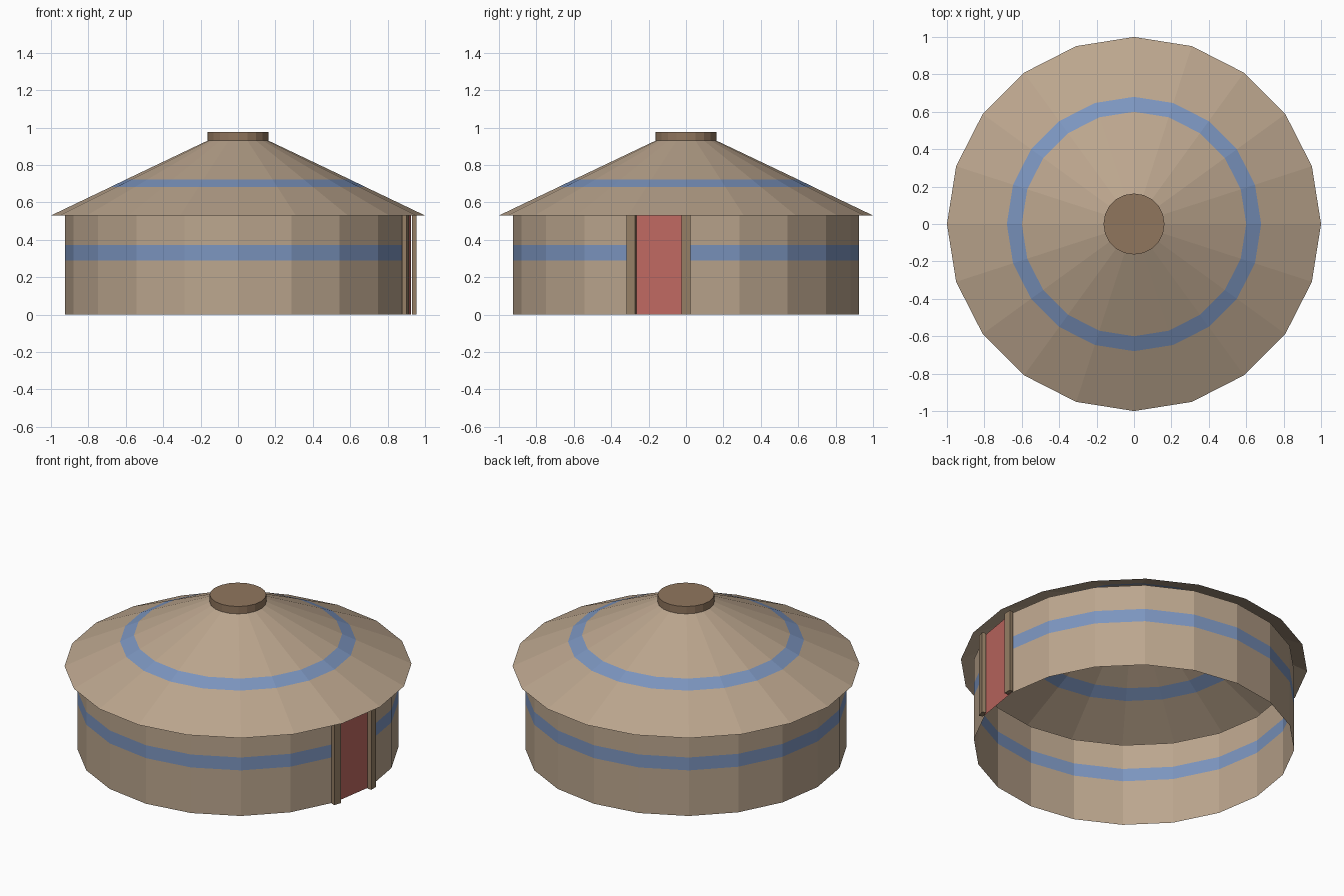
import bpy, bmesh
from math import cos, sin, radians
from mathutils import Matrix

if "Cube" in bpy.data.objects:
    bpy.data.objects.remove(bpy.data.objects["Cube"])

SIDES = 20
STEP = 360 / SIDES


def material(name, rgb):
    m = bpy.data.materials.new(name)
    m.diffuse_color = (*rgb, 1)
    m.use_nodes = True
    m.node_tree.nodes["Principled BSDF"].inputs["Base Color"].default_value = m.diffuse_color
    return m


CANVAS = material("canvas", (0.50, 0.38, 0.27))
BLUE = material("blue_band", (0.20, 0.30, 0.52))
RED = material("door_red", (0.52, 0.14, 0.12))
WOOD = material("wood", (0.28, 0.18, 0.11))
POST = material("post_wood", (0.30, 0.21, 0.13))


def finish(name, bm, mats):
    me = bpy.data.meshes.new(name)
    bm.normal_update()
    bm.to_mesh(me)
    bm.free()
    for m in mats:
        me.materials.append(m)
    ob = bpy.data.objects.new(name, me)
    bpy.context.collection.objects.link(ob)
    return ob


def lathe(name, profile, row_mats, mats, columns=range(SIDES), caps=False):
    """Spin a bottom-to-top (radius, z) profile into flat facets."""
    bm = bmesh.new()
    rings = [[bm.verts.new((r * cos(radians(i * STEP)), r * sin(radians(i * STEP)), z))
              for i in range(SIDES)] for r, z in profile]
    for k, (low, high) in enumerate(zip(rings, rings[1:])):
        for i in columns:
            j = (i + 1) % SIDES
            f = bm.faces.new((low[i], low[j], high[j], high[i]))
            f.material_index = row_mats[k]
    if caps:
        bm.faces.new(rings[0][::-1])
        bm.faces.new(rings[-1])
    loose = [v for v in bm.verts if not v.link_faces]
    bmesh.ops.delete(bm, geom=loose, context='VERTS')
    return finish(name, bm, mats)


# Round wall with a blue band, leaving one facet open for the door
R = 0.925
DOOR = SIDES - 1
lathe("wall", [(R, 0), (R, 0.29), (R, 0.372), (R, 0.53)], [0, 1, 0],
      [CANVAS, BLUE], columns=range(DOOR))

# Door fills the open facet
lathe("door", [(R, 0), (R, 0.53)], [0], [RED], columns=[DOOR])

# Open conical roof with a blue band
lathe("roof", [(1, 0.53), (0.68, 0.683), (0.60, 0.722), (0.163, 0.93)], [0, 1, 0],
      [CANVAS, BLUE])

# Crown cap
lathe("crown", [(0.163, 0.93), (0.163, 0.977)], [0], [WOOD], caps=True)

# Door posts standing just outside the wall corners
for name, angle in (("door_post_left", -STEP), ("door_post_right", 0)):
    bm = bmesh.new()
    bmesh.ops.create_cube(bm, size=1, matrix=(
        Matrix.Rotation(radians(angle), 4, 'Z')
        @ Matrix.Translation((0.942, 0, 0.265))
        @ Matrix.Diagonal((0.025, 0.048, 0.53, 1))))
    finish(name, bm, [POST])
